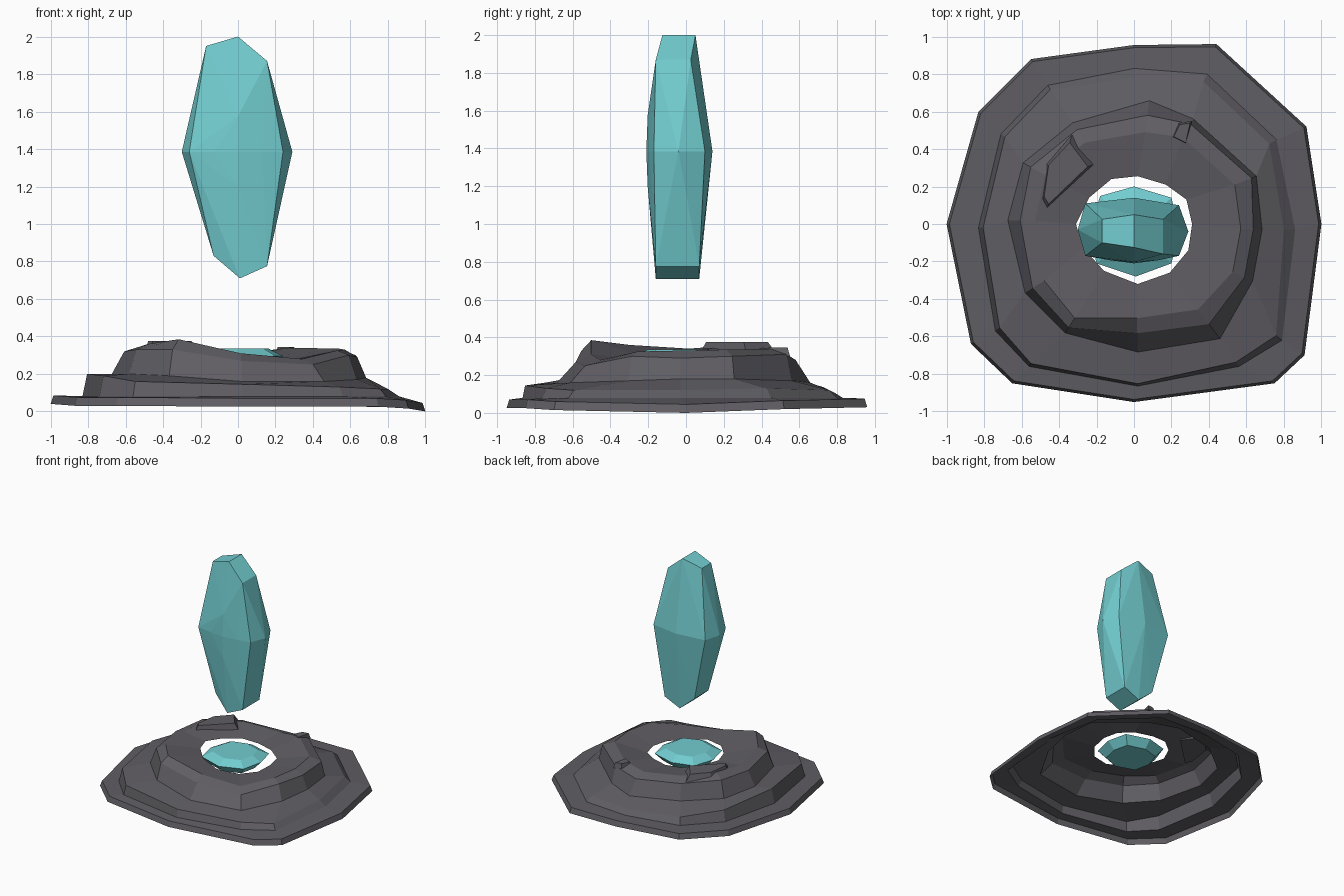
import bpy, bmesh

if "Cube" in bpy.data.objects:
    bpy.data.objects.remove(bpy.data.objects["Cube"])


def material(name, color):
    m = bpy.data.materials.new(name)
    m.diffuse_color = (*color, 1)
    m.use_nodes = True
    m.node_tree.nodes["Principled BSDF"].inputs["Base Color"].default_value = m.diffuse_color
    return m


rock = material("dark grey rock", (0.115, 0.110, 0.124))
teal = material("teal crystal", (0.17, 0.61, 0.63))


def finish(bm, name, mat):
    bmesh.ops.recalc_face_normals(bm, faces=bm.faces)
    me = bpy.data.meshes.new(name)
    bm.to_mesh(me)
    bm.free()
    me.materials.append(mat)
    ob = bpy.data.objects.new(name, me)
    bpy.context.collection.objects.link(ob)
    return ob


def hull(name, points, mat):
    """Faceted convex solid around the given corner points."""
    bm = bmesh.new()
    for p in points:
        bm.verts.new(p)
    res = bmesh.ops.convex_hull(bm, input=bm.verts)
    junk = {g for g in res["geom_interior"] if isinstance(g, bmesh.types.BMVert)}
    bmesh.ops.delete(bm, geom=list(junk), context="VERTS")
    bmesh.ops.dissolve_limit(bm, angle_limit=0.02, verts=bm.verts, edges=bm.edges)
    return finish(bm, name, mat)


def ring(outline, scale, z):
    """Place a plan outline at given scale(s) and height(s)."""
    n = len(outline)
    s = scale if isinstance(scale, list) else [scale] * n
    h = z if isinstance(z, list) else [z] * n
    return [(x * k, y * k, c) for (x, y), k, c in zip(outline, s, h)]


# Plan outlines of the rock terraces, anticlockwise from the right
outer = [(1, 0), (.92, .52), (.44, .96), (0, .955), (-.55, .88), (-.83, .6),
         (-1, 0), (-.87, -.64), (-.65, -.85), (0, -.95), (.75, -.85), (.91, -.70)]
step = [(.86, -.03), (.76, .45), (.39, .80), (0, .83), (-.46, .74), (-.71, .48),
        (-.83, -.02), (-.74, -.57), (-.56, -.76), (.02, -.865), (.56, -.76), (.79, -.62)]
foot = [(.67, -.03), (.64, .25), (.31, .55), (.08, .645), (-.32, .53), (-.58, .32),
        (-.66, .02), (-.57, -.36), (-.36, -.57), (.02, -.67), (.45, -.6), (.62, -.3)]
hole = [(.31, 0), (.28, .13), (.17, .21), (.02, .255), (-.12, .24), (-.24, .14),
        (-.31, 0), (-.27, -.13), (-.16, -.25), (.02, -.32), (.19, -.26), (.29, -.14)]

low = [.0, .02, .03, .03, .035, .035, .04, .03, .03, .025, .025, .015]
rings = [
    ring(outer, 1, low),
    ring(outer, .985, [z + .045 for z in low]),
    ring(step, 1, .08),
    ring(step, [.93, .95, .95, .94, .97, .97, .97, .97, .98, .985, .97, .96],
         [.12, .13, .12, .11, .14, .17, .20, .19, .16, .145, .13, .12]),
    ring(foot, 1.02, [.18, .18, .17, .16, .18, .19, .20, .20, .19, .16, .16, .17]),
    ring(foot, [.95, .98, .97, .9, .95, .95, .92, .95, .97, .87, .89, .95],
         [.29, .30, .31, .28, .31, .33, .32, .33, .33, .27, .25, .30]),
    ring(foot, [.85, .84, .84, .76, .82, .82, .80, .84, .88, .75, .76, .85],
         [.33, .335, .34, .31, .34, .36, .34, .36, .385, .31, .28, .325]),
    ring(hole, 1, [.28, .28, .29, .29, .30, .31, .32, .32, .31, .29, .27, .27]),
]

# Hollow terraced rock mound, open in the middle and underneath
bm = bmesh.new()
loops = [[bm.verts.new(p) for p in r] for r in rings]
for a, b in zip(loops, loops[1:]):
    n = len(a)
    for i in range(n):
        j = (i + 1) % n
        bm.faces.new((a[i], a[j], b[j], b[i]))
finish(bm, "rock_mound", rock)


# Loose ledges on the crater rim
def ledge(name, plan, z0, z1):
    cx = sum(p[0] for p in plan) / len(plan)
    cy = sum(p[1] for p in plan) / len(plan)
    top = [(cx + (x - cx) * .8, cy + (y - cy) * .8, z1) for x, y in plan]
    hull(name, [(x, y, z0) for x, y in plan] + top, rock)


ledge("rim_ledge_left", [(-.33, .48), (-.21, .32), (-.40, .19), (-.47, .07), (-.50, .12), (-.47, .33)], .31, .375)
ledge("rim_ledge_back", [(.31, .55), (.28, .42), (.20, .46), (.24, .54)], .30, .345)

# Tall floating crystal: roof-like ends and a wide waist
waist = [(-.30, -.03), (-.26, -.17), (-.13, -.193), (0, -.21), (.13, -.193), (.24, -.17),
         (.29, -.04), (.24, .10), (0, .14), (-.26, .11)]
tall = [(x, y, 1.385) for x, y in waist]
tall += [(0, -.203, 1.575), (0, -.203, 1.2)]                       # front bulge
for x, z in ((-.17, 1.95), (0, 2.0), (.155, 1.87)):                # top ridge
    tall += [(x, -.10 if x < 0 else -.125 if x == 0 else -.16, z), (x, .05 if x == 0 else .025, z)]
for x, z in ((-.13, .83), (.01, .71), (.155, .775)):               # bottom ridge
    tall += [(x, -.12 if x < 0 else -.16, z), (x, .07, z)]
hull("tall_crystal", tall, teal)

# Flat crystal lying in the crater opening
plan = [(.24, -.03), (.20, .14), (0, .20), (-.18, .15), (-.24, -.03), (-.20, -.21), (.01, -.28), (.20, -.21)]
flat = []
for k, z in ((.68, .335), (1, .295), (.75, .23)):
    flat += [(x * k, (y + .04) * k - .04, z) for x, y in plan]
hull("crater_crystal", flat, teal)
